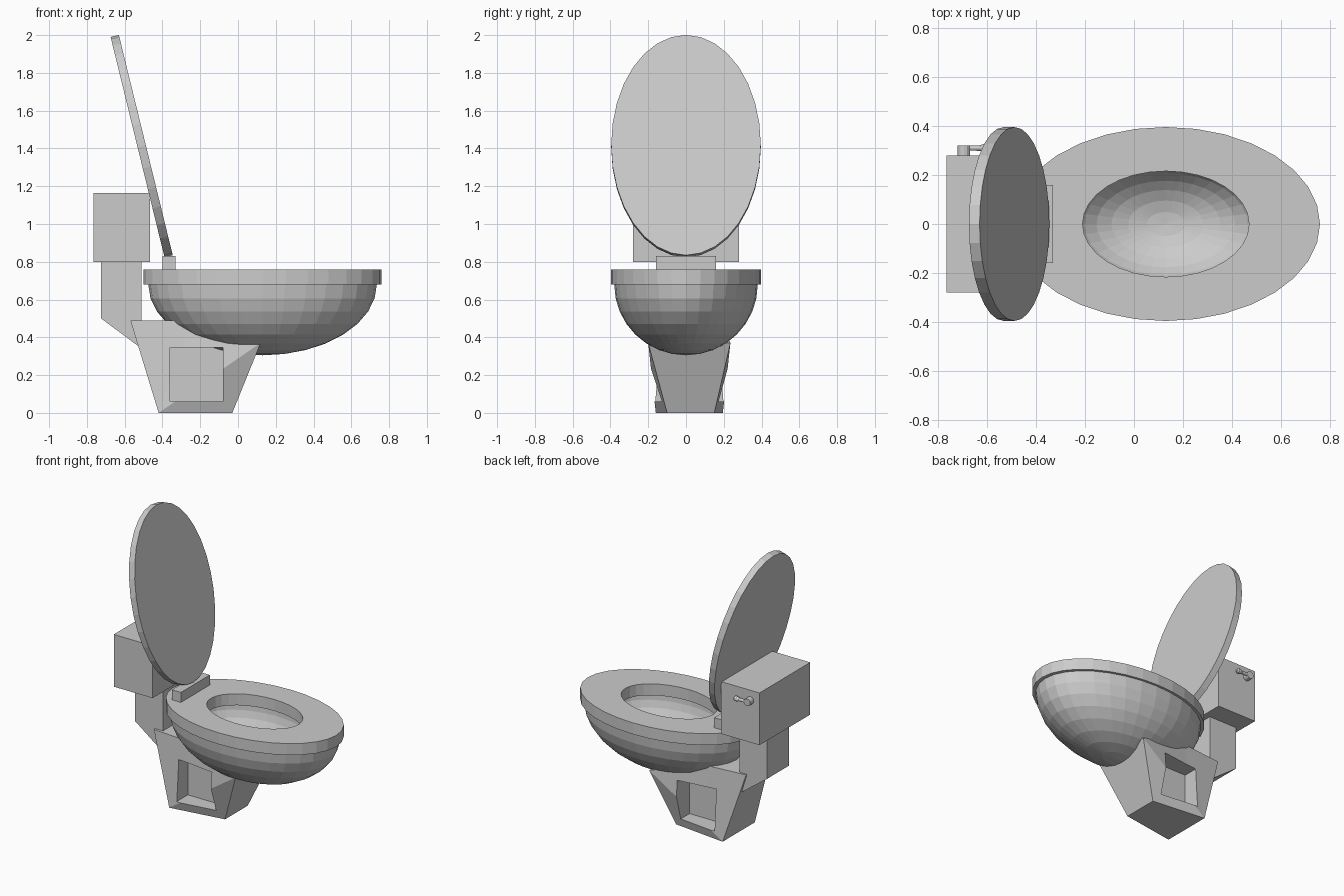
import bpy, bmesh, math
from mathutils import Matrix, Vector

if "Cube" in bpy.data.objects:
    bpy.data.objects.remove(bpy.data.objects["Cube"])

SEG = 32
CX = 0.13  # centre of bowl and seat

grey = bpy.data.materials.new("grey_ceramic")
grey.diffuse_color = (0.6, 0.6, 0.6, 1)
grey.use_nodes = True
grey.node_tree.nodes["Principled BSDF"].inputs["Base Color"].default_value = grey.diffuse_color


def add(name, verts, faces, matrix=None):
    me = bpy.data.meshes.new(name)
    me.from_pydata(verts, [], faces)
    bm = bmesh.new()
    bm.from_mesh(me)
    bmesh.ops.remove_doubles(bm, verts=bm.verts, dist=1e-5)
    bmesh.ops.recalc_face_normals(bm, faces=bm.faces)
    if matrix:
        bm.transform(matrix)
    bm.to_mesh(me)
    bm.free()
    me.materials.append(grey)
    ob = bpy.data.objects.new(name, me)
    bpy.context.collection.objects.link(ob)
    return ob


def box(name, lo, hi):
    v = [(x, y, z) for x in (lo[0], hi[0]) for y in (lo[1], hi[1]) for z in (lo[2], hi[2])]
    f = [(0, 1, 3, 2), (4, 6, 7, 5), (0, 4, 5, 1), (2, 3, 7, 6), (0, 2, 6, 4), (1, 5, 7, 3)]
    return add(name, v, f)


def loft(name, rings, caps=False, closed=False, matrix=None, seg=SEG):
    """Skin elliptical rings given as (x radius, y radius, z)."""
    verts = [(rx * math.cos(2 * math.pi * i / seg), ry * math.sin(2 * math.pi * i / seg), z)
             for rx, ry, z in rings for i in range(seg)]
    n = len(rings)
    faces = [(a * seg + i, a * seg + (i + 1) % seg,
              (a + 1) % n * seg + (i + 1) % seg, (a + 1) % n * seg + i)
             for a in range(n if closed else n - 1) for i in range(seg)]
    if caps:
        faces += [tuple(range(seg)), tuple(range((n - 1) * seg, n * seg))]
    return add(name, verts, faces, matrix)


# Bowl: outer half ellipsoid, rim and smaller inner basin
def cup(rx, ry, depth, steps=8):
    angles = [math.pi / 2 * k / steps for k in range(steps)] + [math.pi / 2 - 0.002]
    return [(rx * math.cos(a), ry * math.cos(a), 0.68 - depth * math.sin(a)) for a in angles]

loft("bowl", cup(0.605, 0.38, 0.375)[::-1] + cup(0.40, 0.25, 0.25), caps=True,
     matrix=Matrix.Translation((CX, 0, 0)))

# Seat ring
loft("seat", [(0.63, 0.396, 0.68), (0.63, 0.396, 0.76), (0.34, 0.216, 0.76), (0.34, 0.216, 0.68)],
     closed=True, matrix=Matrix.Translation((CX, 0, 0)))

# Raised lid, leaning back
tilt = math.atan2(0.285, 1.165)
loft("lid", [(0.60, 0.396, -0.0225), (0.60, 0.396, 0.0225)], caps=True,
     matrix=Matrix.Translation((-0.51, 0, 1.4125)) @ Matrix.Rotation(math.pi / 2 - tilt, 4, 'Y'))

# Hinge block
box("hinge", (-0.40, -0.16, 0.755), (-0.33, 0.16, 0.83))

# Water tank
box("tank", (-0.765, -0.28, 0.80), (-0.465, 0.28, 1.165))

# Neck between tank and pedestal
profile = [(-0.725, 0.80), (-0.725, 0.50), (-0.53, 0.355), (-0.51, 0.355), (-0.51, 0.80)]
n = len(profile)
add("tank_neck", [(x, y, z) for y in (-0.10, 0.14) for x, z in profile],
    [tuple(range(n)), tuple(range(n, 2 * n))] +
    [(i, (i + 1) % n, n + (i + 1) % n, n + i) for i in range(n)])

# Pedestal: cross-sections running back to front along its edge
edges = [(-0.42, 0, -0.16, 0.195), (-0.57, 0.49, -0.115, 0.15), (-0.25, 0.49, -0.14, 0.18),
         (0.12, 0.37, -0.20, 0.235), (-0.03, 0, -0.10, 0.15)]
pv = [(x, a, z) for x, z, a, b in edges] + [(x, b, z) for x, z, a, b in edges]
sides = [(0, 1, 2), (0, 2, 3), (0, 3, 4)]
pedestal = add("pedestal", pv, sides + [tuple(i + 5 for i in t) for t in sides] +
               [(i, (i + 1) % 5, 5 + (i + 1) % 5, 5 + i) for i in range(5)])

# Square recess in each side of the pedestal
for side, y0, y1 in (("near", -0.5, -0.04), ("far", 0.075, 0.5)):
    cutter = box("recess_cutter_" + side, (-0.36, y0, 0.06), (-0.08, y1, 0.345))
    cutter.hide_render = True
    cutter.hide_viewport = True
    mod = pedestal.modifiers.new("recess_" + side, 'BOOLEAN')
    mod.operation = 'DIFFERENCE'
    mod.solver = 'EXACT'
    mod.object = cutter


# Flush handle: pivot, lever and rounded grip
def rod(name, start, end, radii, seg=12):
    a, b = Vector(start), Vector(end)
    length = (b - a).length
    rot = Vector((0, 0, 1)).rotation_difference(b - a).to_matrix().to_4x4()
    loft(name, [(r, r, t * length) for t, r in radii], caps=True,
         matrix=Matrix.Translation(a) @ rot, seg=seg)

rod("handle_pivot", (-0.695, 0.27, 1.095), (-0.695, 0.32, 1.095), [(0, 0.026), (1, 0.026)])
rod("handle_lever", (-0.69, 0.31, 1.095), (-0.59, 0.31, 1.095),
    [(0, 0.010), (0.6, 0.011), (0.75, 0.017), (0.92, 0.017), (1, 0.010)])
